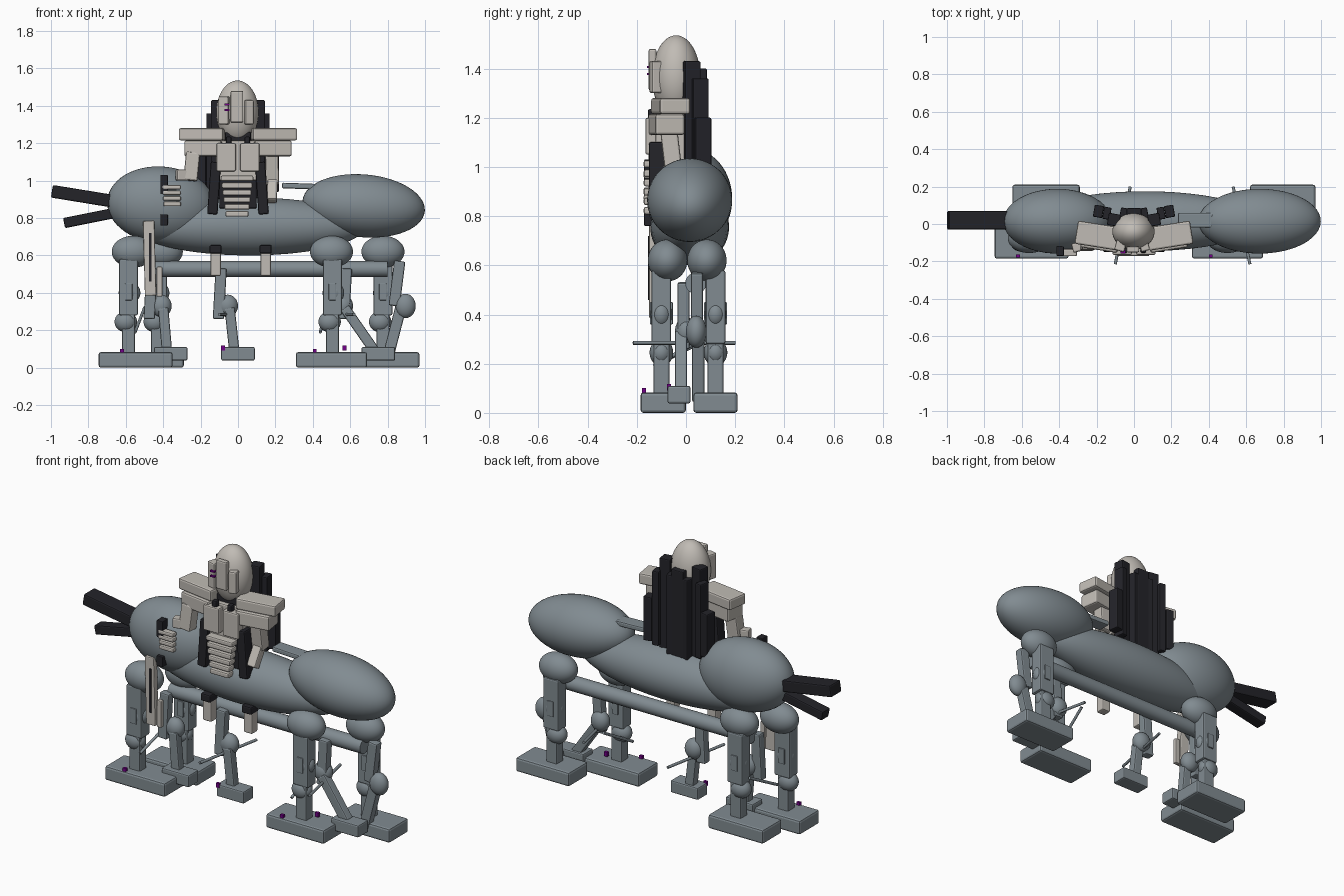
import bpy, bmesh, math
from mathutils import Vector, Matrix

if "Cube" in bpy.data.objects:
    bpy.data.objects.remove(bpy.data.objects["Cube"])


def material(name, rgb):
    m = bpy.data.materials.new(name)
    m.diffuse_color = (*rgb, 1)
    m.use_nodes = True
    m.node_tree.nodes["Principled BSDF"].inputs["Base Color"].default_value = m.diffuse_color
    return m


GREY = material("blue grey metal", (0.22, 0.26, 0.285))
BONE = material("warm bone plate", (0.53, 0.50, 0.46))
DARK = material("near black", (0.017, 0.017, 0.022))
PURPLE = material("purple light", (0.17, 0.0, 0.25))


def finish(name, bm, mat, matrix):
    me = bpy.data.meshes.new(name)
    bm.to_mesh(me)
    bm.free()
    me.transform(matrix)
    me.materials.append(mat)
    ob = bpy.data.objects.new(name, me)
    bpy.context.collection.objects.link(ob)
    return ob


def oriented_box(name, matrix, size, mat, bevel):
    bm = bmesh.new()
    bmesh.ops.create_cube(bm, size=1)
    bmesh.ops.scale(bm, vec=size, verts=bm.verts)
    if bevel:
        bmesh.ops.bevel(bm, geom=bm.edges[:], offset=min(bevel, min(size) * 0.3),
                        segments=2, affect='EDGES', profile=0.5)
    return finish(name, bm, mat, matrix)


def box(name, x, y, z, mat, bevel=0.008, rot=(0, 0, 0)):
    """Box from three (low, high) ranges, turned about its centre in degrees."""
    c = [(a + b) / 2 for a, b in (x, y, z)]
    s = [abs(b - a) for a, b in (x, y, z)]
    r = Matrix.Identity(4)
    for angle, axis in zip(rot, 'XYZ'):
        r = Matrix.Rotation(math.radians(angle), 4, axis) @ r
    return oriented_box(name, Matrix.Translation(c) @ r, s, mat, bevel)


def beam(name, p, q, across, deep, mat, bevel=0.008):
    """Square beam between two points; deep is its size along y."""
    p, q = Vector(p), Vector(q)
    zax = (q - p).normalized()
    xax = Vector((0, 1, 0)).cross(zax).normalized()
    yax = zax.cross(xax)
    m = Matrix((xax, yax, zax)).transposed().to_4x4()
    return oriented_box(name, Matrix.Translation((p + q) / 2) @ m,
                        (across, deep, (q - p).length), mat, bevel)


def smooth(ob):
    for f in ob.data.polygons:
        f.use_smooth = True
    ob.data.set_sharp_from_angle(angle=math.radians(40))


def ball(name, c, r, mat, tilt=0):
    bm = bmesh.new()
    bmesh.ops.create_uvsphere(bm, u_segments=48, v_segments=28, radius=1)
    bmesh.ops.scale(bm, vec=r, verts=bm.verts)
    smooth(finish(name, bm, mat, Matrix.Translation(c) @
                  Matrix.Rotation(math.radians(tilt), 4, 'Y')))


def rod(name, p, q, r, mat):
    p, q = Vector(p), Vector(q)
    bm = bmesh.new()
    bmesh.ops.create_cone(bm, cap_ends=True, segments=24, radius1=r, radius2=r,
                          depth=(q - p).length)
    smooth(finish(name, bm, mat, Matrix.Translation((p + q) / 2) @
                  (q - p).to_track_quat('Z', 'Y').to_matrix().to_4x4()))


# Main body
ball("belly", (0.06, 0.015, 0.755), (0.62, 0.16, 0.155), GREY)
ball("fore_body", (0.672, 0.015, 0.865), (0.328, 0.173, 0.168), GREY, 5)
ball("rear_body", (-0.41, 0.015, 0.87), (0.29, 0.173, 0.205), GREY, 5)
rod("under_rail", (-0.46, 0.04, 0.527), (0.80, 0.04, 0.527), 0.043, GREY)
box("back_plate", (0.235, 0.46), (-0.02, 0.06), (0.955, 0.985), GREY, rot=(0, 2, 0))
beam("upper_tail", (-0.62, 0.02, 0.882), (-0.995, 0.02, 0.943), 0.068, 0.10, DARK)
beam("lower_tail", (-0.62, 0.02, 0.835), (-0.93, 0.02, 0.773), 0.055, 0.07, DARK)

# Four big legs: name, hip x, shin x, hip y, shin y, foot x range, foot y range
LEGS = [
    ("front_right", 0.50, 0.505, -0.075, -0.10, (0.31, 0.69), (-0.185, 0.0)),
    ("front_left", -0.56, -0.585, -0.075, -0.10, (-0.745, -0.35), (-0.185, 0.0)),
    ("back_right", 0.775, 0.775, 0.085, 0.12, (0.62, 0.97), (0.03, 0.21)),
    ("back_left", -0.41, -0.43, 0.085, 0.12, (-0.65, -0.29), (0.03, 0.21)),
]
for name, hx, sx, hy, sy, fx, fy in LEGS:
    ball(name + "_hip", (hx, hy, 0.62), (0.115, 0.08, 0.085), GREY)
    box(name + "_thigh", (sx - 0.05, sx + 0.05), (sy - 0.04, sy + 0.04), (0.28, 0.58), GREY)
    box(name + "_shin", (sx - 0.035, sx + 0.035), (sy - 0.033, sy + 0.033), (0.06, 0.30), GREY)
    ball(name + "_ankle", (sx - 0.015, sy, 0.245), (0.06, 0.048, 0.055), GREY)
    ball(name + "_knee", (sx + 0.005, sy, 0.40), (0.058, 0.045, 0.058), GREY)
    box(name + "_knee_plate", (sx - 0.02, sx + 0.02), (sy - 0.047, sy + 0.047),
        (0.36, 0.45), GREY, 0.004)
    box(name + "_foot", fx, fy, (0, 0.083), GREY, 0.012)

# Small inner legs: knee position and foot centre x, all on the centre line
SMALL = [("middle", -0.10, -0.055, 0.0), ("fore", 0.57, 0.56, 0.75), ("rear", -0.47, -0.41, -0.36)]
for name, tx, kx, fx in SMALL:
    beam(name + "_small_thigh", (tx + 0.01, -0.01, 0.53), (tx - 0.005, -0.01, 0.26), 0.06, 0.05, GREY)
    ball(name + "_small_knee", (kx, 0.0, 0.33), (0.055, 0.045, 0.06), GREY)
    beam(name + "_small_shin", (kx + 0.01, -0.02, 0.32), (fx - 0.02, -0.02, 0.09), 0.055, 0.05, GREY)
    box(name + "_small_foot", (fx - 0.09, fx + 0.09), (-0.075, 0.018), (0.038, 0.11), GREY)

# Outer fore brace and thin spurs
beam("outer_brace_thigh", (0.865, 0.045, 0.57), (0.835, 0.045, 0.33), 0.06, 0.05, GREY)
ball("outer_brace_knee", (0.895, 0.042, 0.33), (0.055, 0.042, 0.065), GREY)
beam("outer_brace_shin", (0.87, 0.05, 0.32), (0.80, 0.05, 0.05), 0.06, 0.05, GREY)
rod("middle_spur", (-0.10, -0.215, 0.285), (-0.02, 0.20, 0.285), 0.008, GREY)
rod("fore_spur", (0.62, -0.215, 0.285), (0.53, 0.20, 0.285), 0.008, GREY)
rod("rear_spur", (-0.55, -0.13, 0.19), (-0.50, 0.12, 0.32), 0.008, GREY)
rod("side_spur", (0.44, -0.13, 0.19), (0.47, 0.10, 0.32), 0.008, GREY)

# Purple toe lights
for i, (x, y, z) in enumerate([(-0.62, -0.17, 0.095), (0.41, -0.17, 0.095),
                               (-0.08, -0.07, 0.112), (0.57, -0.07, 0.112)]):
    box(f"toe_light_{i}", (x - 0.01, x + 0.01), (y - 0.008, y + 0.008), (z - 0.02, z + 0.006), PURPLE, 0)

# Rider head and mask
ball("head", (-0.003, -0.04, 1.365), (0.113, 0.098, 0.17), BONE)
box("mask_centre", (-0.04, 0.028), (-0.152, -0.12), (1.31, 1.48), BONE)
box("mask_left", (-0.10, -0.045), (-0.145, -0.09), (1.30, 1.45), BONE, rot=(0, 0, -15))
box("mask_right", (0.032, 0.08), (-0.145, -0.09), (1.30, 1.43), BONE, rot=(0, 0, 15))
for i, z in enumerate((1.373, 1.402)):
    box(f"eye_slit_{i}", (-0.072, -0.045), (-0.158, -0.14), (z, z + 0.009), PURPLE, 0)
box("neck", (-0.07, 0.07), (-0.10, 0.02), (1.18, 1.26), DARK)

# Rider torso
box("chest_core", (-0.12, 0.12), (-0.125, 0.0), (1.0, 1.215), BONE)
box("spine_core", (-0.10, 0.10), (-0.12, 0.03), (0.85, 1.05), DARK)
for side, s in (("left", -1), ("right", 1)):
    sx = lambda a, b: tuple(sorted((s * a, s * b)))
    box(side + "_chest_plate", sx(0.012, 0.115), (-0.165, -0.11), (1.05, 1.20), BONE)
    box(side + "_shoulder_top", sx(0.07, 0.31), (-0.125, 0.0), (1.215, 1.28), BONE, 0.01, (0, 0, s * 9))
    box(side + "_shoulder_low", sx(0.08, 0.28), (-0.14, -0.02), (1.13, 1.215), BONE, 0.01, (0, 0, s * 9))
    box(side + "_flank", sx(0.10, 0.155), (-0.15, -0.08), (0.82, 1.10), DARK, rot=(0, s * -4, 0))
    box(side + "_collar", sx(0.035, 0.065), (-0.155, -0.12), (1.19, 1.235), DARK)
    # Rider legs standing beside the belly
    x = -0.12 if s < 0 else 0.148
    box(side + "_rider_leg", (x - 0.028, x + 0.028), (-0.12, -0.065), (0.49, 0.63), BONE)
    box(side + "_rider_cuff", (x - 0.032, x + 0.032), (-0.135, -0.06), (0.61, 0.655), DARK)
for i in range(6):
    w, z = 0.087 - 0.005 * i, 1.012 - i * 0.038
    box(f"waist_rib_{i}", (-w - 0.005, w - 0.005), (-0.172, -0.12), (z - 0.015, z + 0.015), BONE)

# Rider arms, hand and blade
beam("left_upper_arm", (-0.24, -0.10, 1.15), (-0.255, -0.11, 1.0), 0.075, 0.07, BONE)
beam("left_forearm", (-0.25, -0.11, 1.03), (-0.33, -0.13, 1.03), 0.06, 0.05, BONE)
beam("right_upper_arm", (0.18, -0.07, 1.15), (0.185, -0.05, 0.98), 0.07, 0.07, BONE)
beam("right_forearm", (0.185, -0.06, 1.0), (0.18, -0.12, 0.89), 0.055, 0.055, BONE)
for i in range(4):
    z = 0.965 - i * 0.03
    box(f"finger_{i}", (-0.405 + i * 0.002, -0.305), (-0.172, -0.135), (z - 0.012, z + 0.012), BONE)
for z0, z1 in ((0.93, 1.03), (0.76, 0.82)):
    box("hilt_block", (-0.415, -0.375), (-0.17, -0.12), (z0, z1), DARK, 0.004)
box("blade", (-0.503, -0.442), (-0.15, -0.115), (0.385, 0.785), BONE, 0.006, (0, -1.5, 0))
box("blade_slit", (-0.475, -0.462), (-0.154, -0.146), (0.46, 0.72), DARK, 0)
box("blade_tip_plate", (-0.435, -0.405), (-0.14, -0.115), (0.38, 0.54), BONE, 0.005)

# Folded back planks, in mirrored pairs
PLANKS = [(0.02, 0.075, 0.05, 1.36), (0.075, 0.14, 0.02, 1.43),
          (0.125, 0.165, 0.055, 1.36), (0.165, 0.215, 0.065, 1.20)]
for i, (a, b, y, top) in enumerate(PLANKS):
    for s in (-1, 1):
        box(f"back_plank_{i}", (s * a, s * b), (y - 0.03, y + 0.035), (0.88 + 0.02 * i, top), DARK,
            0.006, (0, 0, s * 10))
box("back_plank_centre", (-0.04, 0.04), (0.035, 0.085), (0.88, 1.40), DARK, 0.006)
